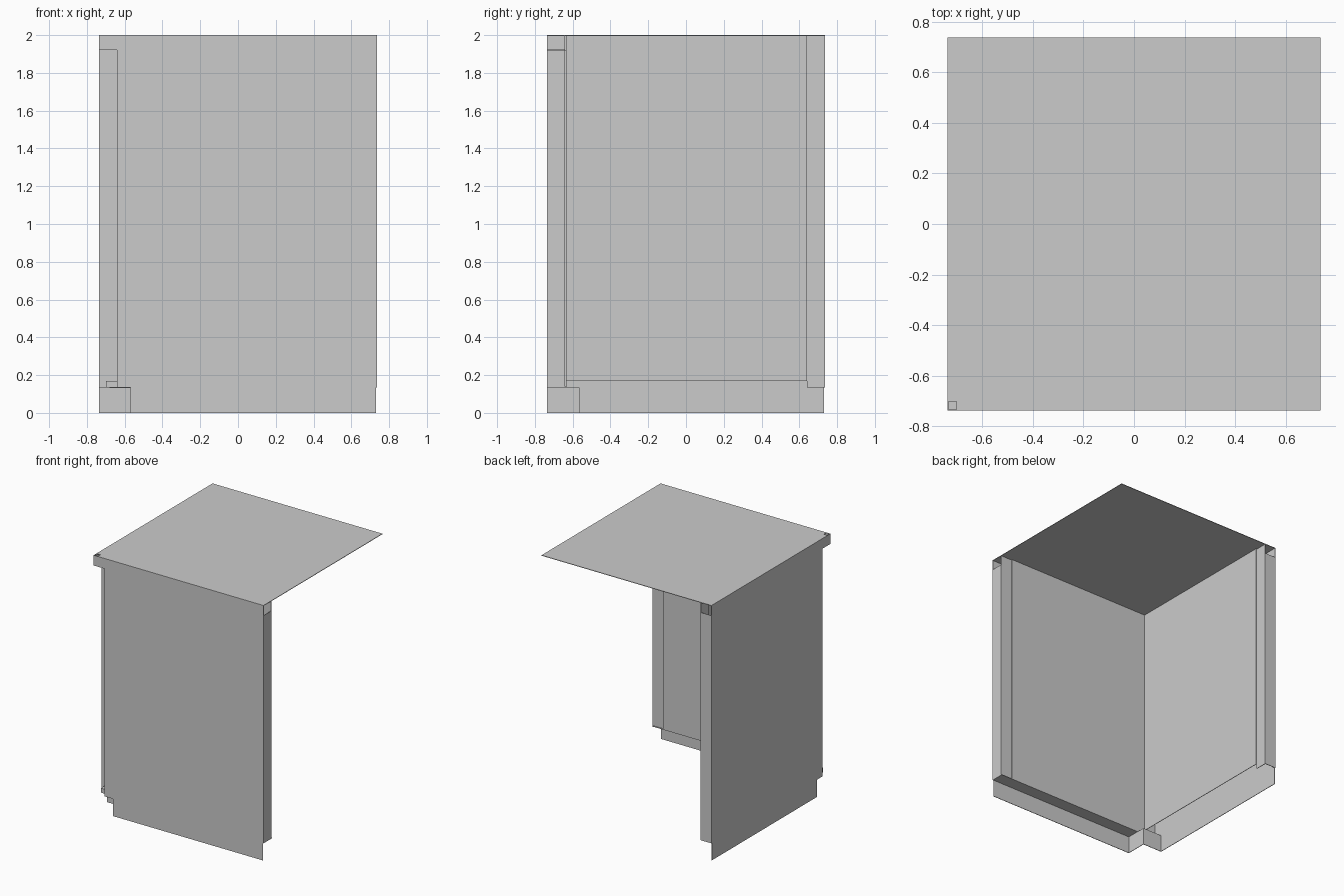
import bpy, bmesh

cube = bpy.data.objects.get("Cube")
if cube:
    bpy.data.objects.remove(cube, do_unlink=True)

E = 0.737            # half width of the casing
IN = 0.632           # inner skin plane
NOTCH = 0.64         # recessed corner column
TOE = 0.565          # recessed corner at the plinth
T = 0.004            # sheet thickness
LOW, HIGH, TOP = 0.135, 1.92, 2.0

grey = bpy.data.materials.new("sheet_grey")
grey.use_nodes = True
grey.diffuse_color = (0.6, 0.6, 0.6, 1)
grey.node_tree.nodes["Principled BSDF"].inputs["Base Color"].default_value = (0.6, 0.6, 0.6, 1)


def prism(name, base, offset):
    """Extrude a flat outline by an offset vector."""
    bm = bmesh.new()
    face = bm.faces.new([bm.verts.new(p) for p in base])
    new = bmesh.ops.extrude_face_region(bm, geom=[face])["geom"]
    verts = [v for v in new if isinstance(v, bmesh.types.BMVert)]
    bmesh.ops.translate(bm, verts=verts, vec=offset)
    bmesh.ops.recalc_face_normals(bm, faces=bm.faces)
    mesh = bpy.data.meshes.new(name)
    bm.to_mesh(mesh)
    bm.free()
    mesh.materials.append(grey)
    obj = bpy.data.objects.new(name, mesh)
    bpy.context.collection.objects.link(obj)
    return obj


def place(u, v, z, side):
    """The side wall is the front wall mirrored across the diagonal."""
    return (v, u, z) if side else (u, v, z)


def box(name, u, v, z, side=False):
    base = [place(a, b, z[0], side) for a, b in
            ((u[0], v[0]), (u[1], v[0]), (u[1], v[1]), (u[0], v[1]))]
    return prism(name, base, (0, 0, z[1] - z[0]))


for side in (False, True):
    wall = "side" if side else "front"

    # Outer skin with recessed corner, plinth cut and top band
    outline = [(-TOE, 0), (E - 0.006, 0), (E - 0.006, LOW), (E, LOW), (E, TOP),
               (-E, TOP), (-E, HIGH), (-NOTCH, HIGH), (-NOTCH, LOW), (-TOE, LOW)]
    prism(wall + "_outer_skin", [place(u, -E, z, side) for u, z in outline],
          place(0, T, 0, side))

    # Inner skin and the edge channel beside it
    bottom = 0.17 if side else LOW
    box(wall + "_inner_skin", (-IN, NOTCH), (-IN - T, -IN), (bottom, TOP - T), side)
    box(wall + "_edge_channel", (NOTCH, E), (-NOTCH - T, -NOTCH), (LOW, TOP - T), side)
    box(wall + "_edge_flange", (E - T, E), (-E, -NOTCH), (LOW, HIGH), side)

    # Returns forming the recessed corner column and plinth corner
    box(wall + "_corner_return", (-NOTCH, -NOTCH + T), (-E, -IN), (LOW, HIGH), side)
    box(wall + "_plinth_return", (-TOE - T, -TOE), (-E, -TOE), (0, LOW), side)

# Underside of the front wall
box("front_bottom_ledge", (-NOTCH, E), (-E, -IN), (LOW, LOW + T))

# Corner fittings
box("corner_cap_underside", (-E, -NOTCH), (-E, -NOTCH), (HIGH, HIGH + T))
box("corner_foot_block", (-0.7, -NOTCH), (-0.7, -NOTCH), (LOW, 0.17))
box("corner_foot_plate", (-0.68, -TOE), (-0.68, -TOE), (LOW - T, LOW))

# Thin top sheet with a small corner cut
cut = E - 0.035
top = [(-cut, -E), (E, -E), (E, E), (-E, E), (-E, -cut), (-cut, -cut)]
prism("top_sheet", [(x, y, TOP - T) for x, y in top], (0, 0, T))
